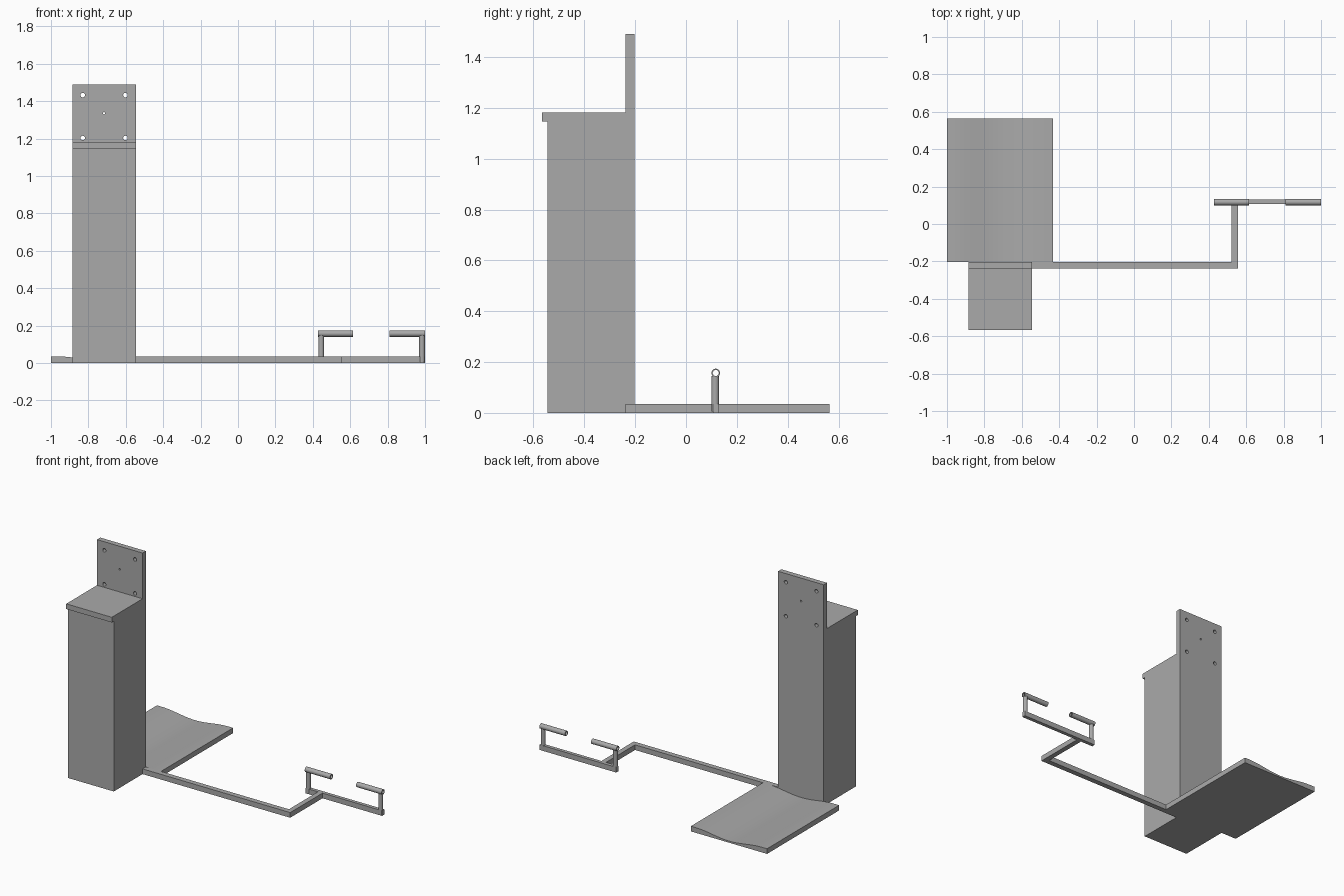
import bpy, bmesh, math
from mathutils import Matrix, Vector

if "Cube" in bpy.data.objects:
    bpy.data.objects.remove(bpy.data.objects["Cube"], do_unlink=True)

GREY = (0.4, 0.4, 0.4, 1)
grey = bpy.data.materials.new("plain grey")
grey.use_nodes = True
grey.diffuse_color = GREY
grey.node_tree.nodes["Principled BSDF"].inputs["Base Color"].default_value = GREY


def finish(name, bm):
    bmesh.ops.recalc_face_normals(bm, faces=bm.faces)
    mesh = bpy.data.meshes.new(name)
    bm.to_mesh(mesh)
    bm.free()
    mesh.materials.append(grey)
    obj = bpy.data.objects.new(name, mesh)
    bpy.context.collection.objects.link(obj)
    return obj


def activate(obj):
    bpy.ops.object.select_all(action='DESELECT')
    obj.select_set(True)
    bpy.context.view_layer.objects.active = obj


def smooth(obj):
    activate(obj)
    bpy.ops.object.shade_smooth_by_angle(angle=math.radians(35))


def box(name, x, y, z):
    bm = bmesh.new()
    bmesh.ops.create_cube(bm, size=1)
    for v in bm.verts:
        v.co = [a[0] + (c + 0.5) * (a[1] - a[0]) for a, c in zip((x, y, z), v.co)]
    return finish(name, bm)


def rod(bm, centre, radius, length, axis):
    turn = Vector((0, 0, 1)).rotation_difference(Vector(axis)).to_matrix().to_4x4()
    bmesh.ops.create_cone(bm, cap_ends=True, segments=24, radius1=radius, radius2=radius,
                          depth=length, matrix=Matrix.Translation(centre) @ turn)


def extrude_outline(name, points, direction):
    bm = bmesh.new()
    face = bm.faces.new([bm.verts.new(p) for p in points])
    new = bmesh.ops.extrude_face_region(bm, geom=[face])["geom"]
    bmesh.ops.translate(bm, vec=direction, verts=[g for g in new if isinstance(g, bmesh.types.BMVert)])
    return finish(name, bm)


LEFT, RIGHT, JOIN, BACK = -0.885, -0.545, -0.238, -0.203
THICK = 0.035

# Tower with a lid lip overhanging the front
side = [(JOIN, 0), (-0.545, 0), (-0.545, 1.147), (-0.565, 1.147), (-0.565, 1.182), (JOIN, 1.182)]
extrude_outline("tower", [(LEFT, y, z) for y, z in side], (RIGHT - LEFT, 0, 0))
box("lid_front", (LEFT, RIGHT), (-0.5655, -0.5445), (1.147, 1.182))

# Back plate with mounting holes
plate = box("back_plate", (LEFT, RIGHT), (JOIN, BACK), (0, 1.49))
bm = bmesh.new()
for x in (-0.83, -0.602):
    for z in (1.203, 1.432):
        rod(bm, (x, BACK, z), 0.012, 0.3, (0, 1, 0))
rod(bm, (-0.716, BACK, 1.335), 0.006, 0.3, (0, 1, 0))
cutter = finish("hole_cutter", bm)
cutter.hide_render = True
cut = plate.modifiers.new("holes", 'BOOLEAN')
cut.operation, cut.solver, cut.object = 'DIFFERENCE', 'EXACT', cutter
activate(plate)
bpy.ops.object.modifier_apply(modifier="holes")
bpy.data.objects.remove(cutter, do_unlink=True)

# Foot plate with a dished top
outline = [(-1, BACK, 0), (-0.432, BACK, 0)]
STEPS = 28
for i in range(STEPS + 1):
    t = i / STEPS
    bell = math.sin(math.pi * min(max((t - 0.06) / 0.88, 0), 1)) ** 2
    outline.append((-0.432 - 0.568 * t, BACK, THICK - 0.024 * bell))
smooth(extrude_outline("foot_plate", outline, (0, 0.768, 0)))

# Cranked arm along the floor
arm = [(RIGHT, JOIN), (0.556, JOIN), (0.556, 0.108), (0.522, 0.108), (0.522, BACK), (RIGHT, BACK)]
extrude_outline("floor_arm", [(x, y, 0) for x, y in arm], (0, 0, THICK))

# Handle frame: cross bar, two posts and two hollow grips
box("cross_bar", (0.43, 1.0), (0.106, 0.13), (0, THICK))
for name, post_x, x0, x1 in (("right", 0.445, 0.427, 0.615), ("left", 0.984, 0.81, 1.0)):
    bm = bmesh.new()
    rod(bm, (post_x, 0.115, 0.076), 0.015, 0.14, (0, 0, 1))
    smooth(finish(name + "_post", bm))
    bm = bmesh.new()
    rings = []
    for x, r in ((x0, 0.017), (x1, 0.017), (x1, 0.012), (x0, 0.012)):
        rings.append([bm.verts.new((x, 0.117 + r * math.cos(a), 0.157 + r * math.sin(a)))
                      for a in (math.tau * k / 24 for k in range(24))])
    for a, b in zip(rings, rings[1:] + rings[:1]):
        for k in range(24):
            bm.faces.new((a[k - 1], a[k], b[k], b[k - 1]))
    smooth(finish(name + "_grip", bm))
